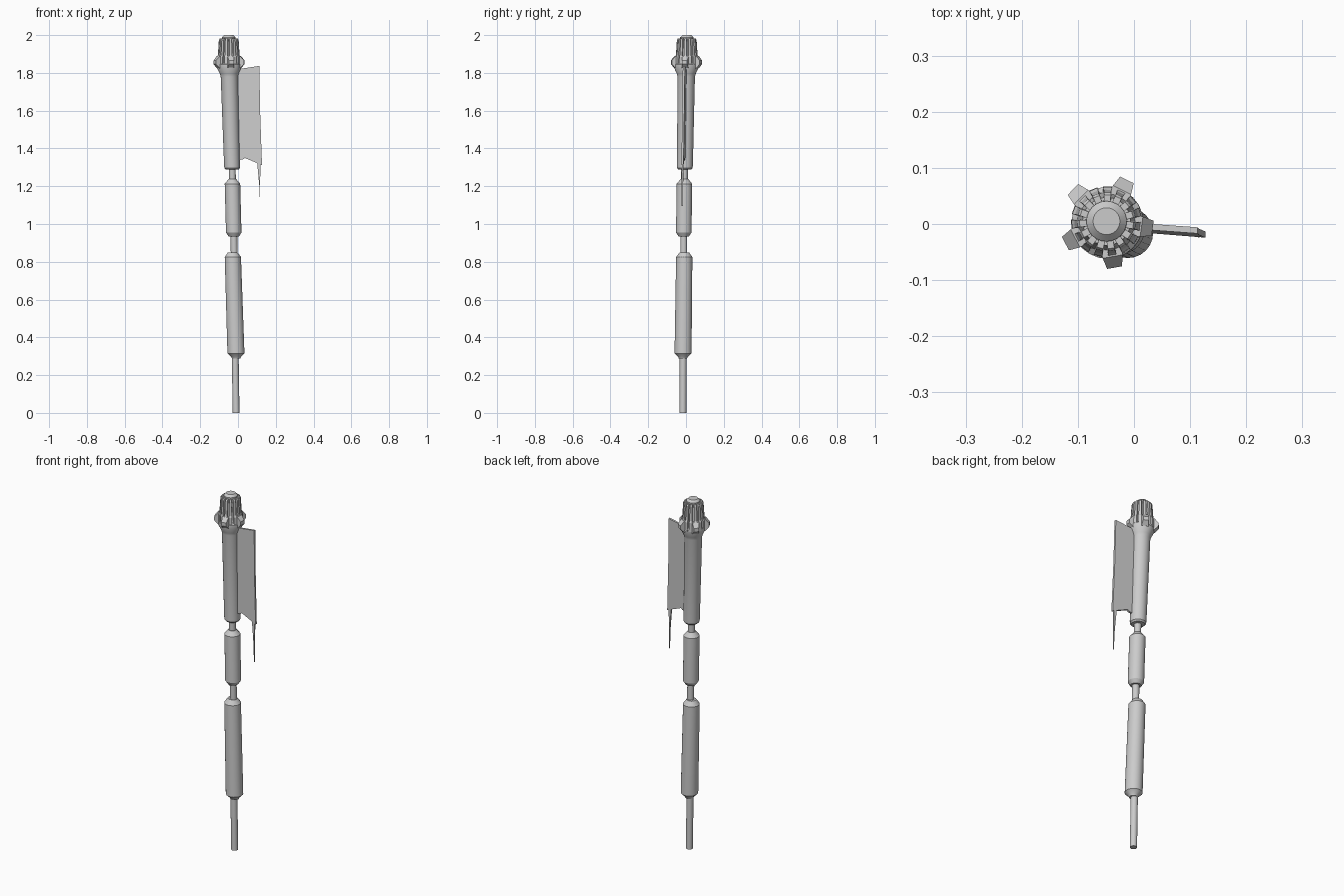
import bpy, bmesh, math
from mathutils import Vector

if "Cube" in bpy.data.objects:
    bpy.data.objects.remove(bpy.data.objects["Cube"])

SIDES = 24


def finish(bm, name, smooth=True):
    bmesh.ops.recalc_face_normals(bm, faces=bm.faces)
    me = bpy.data.meshes.new(name)
    bm.to_mesh(me)
    bm.free()
    ob = bpy.data.objects.new(name, me)
    bpy.context.collection.objects.link(ob)
    if smooth:
        bpy.ops.object.select_all(action='DESELECT')
        ob.select_set(True)
        bpy.context.view_layer.objects.active = ob
        bpy.ops.object.shade_smooth_by_angle(angle=math.radians(28))
    return ob


def lathe(name, bottom, top, profile):
    """Round part along a slightly tilted axis; profile is (z, radius)."""
    a, b = Vector(bottom), Vector(top)
    bm = bmesh.new()
    rings = []
    for z, r in profile:
        c = a.lerp(b, (z - a.z) / (b.z - a.z))
        rings.append([bm.verts.new((c.x + r * math.cos(2 * math.pi * i / SIDES),
                                    c.y + r * math.sin(2 * math.pi * i / SIDES), z))
                      for i in range(SIDES)])
    for lo, hi in zip(rings, rings[1:]):
        for i in range(SIDES):
            j = (i + 1) % SIDES
            bm.faces.new((lo[i], lo[j], hi[j], hi[i]))
    bm.faces.new(rings[0][::-1])
    bm.faces.new(rings[-1])
    return finish(bm, name)


def radial_blocks(name, centre, angles, profile):
    """Blocks set round the head; profile is (radius, z, half width)."""
    bm = bmesh.new()
    for deg in angles:
        t = math.radians(deg)
        out = Vector((math.cos(t), math.sin(t), 0))
        side = Vector((-math.sin(t), math.cos(t), 0))
        sides = []
        for s in (-1, 1):
            sides.append([bm.verts.new(Vector((*centre, z)) + out * r + side * s * w)
                          for r, z, w in profile])
        n = len(profile)
        bm.faces.new(sides[0])
        bm.faces.new(sides[1][::-1])
        for i in range(n):
            j = (i + 1) % n
            bm.faces.new((sides[0][i], sides[0][j], sides[1][j], sides[1][i]))
    return finish(bm, name, False)


def plate(name, outline, y_at, half):
    """Thin plate from an x, z outline that leans in y."""
    bm = bmesh.new()
    f, b = [[bm.verts.new((x, y_at(x, z) + s * half, z)) for x, z in outline]
            for s in (-1, 1)]
    n = len(outline)
    bm.faces.new(f)
    bm.faces.new(b[::-1])
    for i in range(n):
        j = (i + 1) % n
        bm.faces.new((f[i], f[j], b[j], b[i]))
    bmesh.ops.triangulate(bm, faces=[q for q in bm.faces if len(q.verts) > 4])
    return finish(bm, name, False)


# Handle sections, each tilted a little differently
lathe("tail_rod", (-0.010, -0.016, 0), (-0.015, -0.015, 0.32), [(0, 0.018), (0.32, 0.018)])
lathe("lower_grip", (-0.010, -0.016, 0.29), (-0.028, -0.009, 0.85),
      [(0.288, 0.022), (0.297, 0.026), (0.315, 0.045), (0.825, 0.043), (0.85, 0.025)])
lathe("lower_neck", (-0.020, -0.012, 0.83), (-0.022, -0.012, 0.96), [(0.83, 0.018), (0.96, 0.018)])
lathe("middle_grip", (-0.022, -0.012, 0.935), (-0.030, -0.008, 1.24),
      [(0.935, 0.028), (0.955, 0.041), (1.213, 0.041), (1.237, 0.021)])
lathe("upper_neck", (-0.029, -0.008, 1.22), (-0.031, -0.007, 1.31), [(1.22, 0.018), (1.31, 0.018)])
lathe("upper_shaft", (-0.031, -0.006, 1.29), (-0.049, 0.003, 1.90),
      [(1.288, 0.034), (1.296, 0.041), (1.31, 0.042), (1.78, 0.046), (1.795, 0.050),
       (1.825, 0.064), (1.845, 0.064), (1.855, 0.052)])

# Head core with cap
HEAD = (-0.049, 0.004)
lathe("head_core", (-0.048, 0.003, 1.83), (-0.049, 0.005, 2.0),
      [(1.83, 0.055), (1.87, 0.052), (1.965, 0.043), (1.965, 0.036), (1.988, 0.036), (2.0, 0.024)])

# Stepped ribs around the head
radial_blocks("head_ribs", HEAD, [352 + 24 * k for k in range(15)],
              [(0.035, 1.835, 0.008), (0.063, 1.835, 0.008), (0.062, 1.885, 0.008),
               (0.057, 1.895, 0.007), (0.052, 1.975, 0.006), (0.048, 1.981, 0.006),
               (0.030, 1.981, 0.006)])

# Five wedge prongs
radial_blocks("head_prongs", HEAD, [352 + 72 * k for k in range(5)],
              [(0.045, 1.82, 0.019), (0.063, 1.825, 0.018), (0.083, 1.846, 0.0135),
               (0.083, 1.866, 0.0135), (0.063, 1.889, 0.018), (0.045, 1.889, 0.019)])


# Side blade and its hanging spike
def blade_y(x, z):
    return -0.003 - 0.075 * x - 0.012 * (1.83 - z)


plate("blade", [(-0.01, 1.81), (0.015, 1.822), (0.113, 1.837), (0.117, 1.60), (0.127, 1.312),
                (0.035, 1.35), (0.028, 1.343), (-0.01, 1.335)], blade_y, 0.0055)
plate("blade_spike", [(0.101, 1.33), (0.119, 1.33), (0.117, 1.20), (0.117, 1.095), (0.113, 1.20)],
      blade_y, 0.004)
